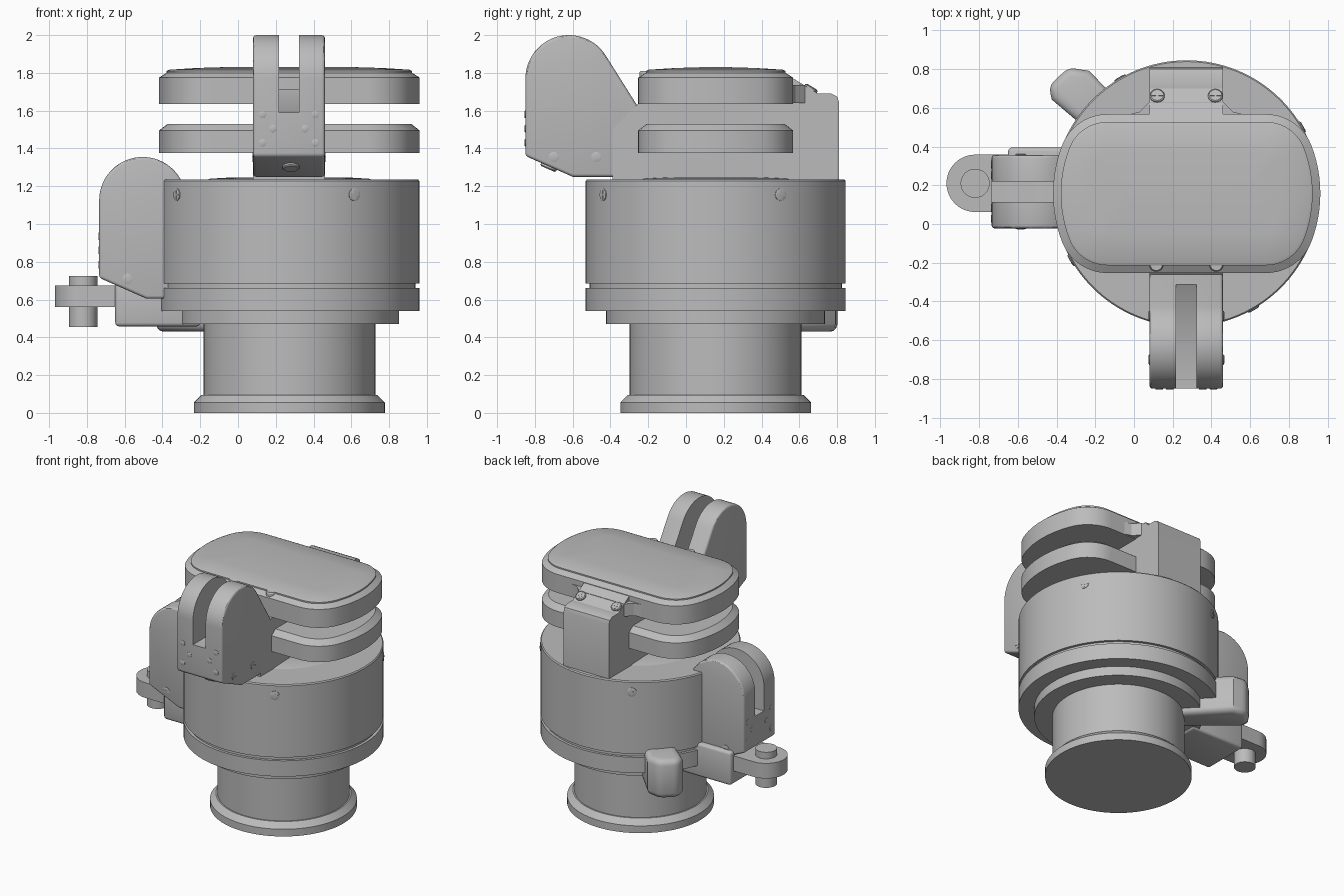
import bpy, bmesh, math
from mathutils import Matrix, Vector

if "Cube" in bpy.data.objects:
    bpy.data.objects.remove(bpy.data.objects["Cube"], do_unlink=True)

grey = bpy.data.materials.new("mid grey")
grey.use_nodes = True
COL = (0.5, 0.5, 0.5, 1)
grey.diffuse_color = COL
grey.node_tree.nodes["Principled BSDF"].inputs["Base Color"].default_value = COL

CX, CY = 0.272, 0.157       # main axis of the drum
R = 0.688                   # drum radius


def add_loft(bm, rings, mat=Matrix()):
    """Skin a list of equal-length rings and cap both ends."""
    vs = [[bm.verts.new(mat @ Vector(p)) for p in ring] for ring in rings]
    n = len(vs[0])
    for a, b in zip(vs, vs[1:]):
        for i in range(n):
            j = (i + 1) % n
            bm.faces.new((a[i], a[j], b[j], b[i]))
    bm.faces.new(vs[0][::-1])
    bm.faces.new(vs[-1])


def finish(name, bm, bevel=0.0, cutter=None):
    bmesh.ops.recalc_face_normals(bm, faces=bm.faces)
    me = bpy.data.meshes.new(name)
    bm.to_mesh(me)
    bm.free()
    me.materials.append(grey)
    ob = bpy.data.objects.new(name, me)
    bpy.context.collection.objects.link(ob)
    bpy.ops.object.select_all(action='DESELECT')
    bpy.context.view_layer.objects.active = ob
    ob.select_set(True)
    if bevel:
        m = ob.modifiers.new("round", 'BEVEL')
        m.width, m.segments, m.limit_method = bevel, 3, 'ANGLE'
        m.angle_limit = math.radians(40)
        bpy.ops.object.modifier_apply(modifier="round")
    if cutter:
        m = ob.modifiers.new("slot", 'BOOLEAN')
        m.operation, m.solver, m.object = 'DIFFERENCE', 'EXACT', cutter
        bpy.ops.object.modifier_apply(modifier="slot")
        bpy.data.objects.remove(cutter, do_unlink=True)
    bpy.ops.object.shade_smooth_by_angle(angle=math.radians(30))
    return ob


def loft(name, rings, bevel=0.0, mat=Matrix(), cutter=None):
    bm = bmesh.new()
    add_loft(bm, rings, mat)
    return finish(name, bm, bevel, cutter)


def circle(r, z, n=64):
    return [(r * math.cos(2 * math.pi * i / n), r * math.sin(2 * math.pi * i / n), z) for i in range(n)]


def lathe(name, profile, x, y, n=96):
    return loft(name, [circle(r, z, n) for r, z in profile], mat=Matrix.Translation((x, y, 0)))


def side_prism(name, prof, half, **kw):
    """Extrude a (y, z) profile along x, both ways."""
    return loft(name, [[(s * half, y, z) for y, z in prof] for s in (-1, 1)], **kw)


def flat_prism(name, outline, z0, z1, **kw):
    return loft(name, [[(x, y, z) for x, y in outline] for z in (z0, z1)], **kw)


def arc(cx, cy, r, a0, a1, n):
    return [(cx + r * math.cos(math.radians(a0 + (a1 - a0) * i / n)),
             cy + r * math.sin(math.radians(a0 + (a1 - a0) * i / n))) for i in range(n + 1)]


# Pedestal, stepped collar and drum
lathe("pedestal", [(0.505, 0), (0.505, 0.055), (0.465, 0.095), (0.455, 0.095), (0.455, 0.48)], CX, CY)
lathe("collar", [(0.58, 0.47), (0.58, 0.545)], CX, CY)
lathe("drum", [(R, 0.54), (R, 0.66), (0.668, 0.66), (0.668, 0.685), (R, 0.685),
               (R, 1.228), (R - 0.007, 1.236)], CX, CY, 128)
lathe("drum_boss", [(0.45, 1.23), (0.42, 1.24), (0.3, 1.247)], CX, CY)


# Upper plates: a disc cut straight at front and back, with rounded corners
def plate_ring(inset, z):
    ro, h, f = 0.69 - inset, 0.41 - inset, max(0.25 - inset, 0.02)
    fx, fy = math.sqrt((ro - f) ** 2 - (h - f) ** 2), h - f
    a = math.degrees(math.atan2(fy, fx))
    pts = (arc(0, 0, ro, -a, a, 12)[:-1] + arc(fx, fy, f, a, 90, 10)
           + arc(-fx, fy, f, 90, 180 - a, 10)[:-1] + arc(0, 0, ro, 180 - a, 180 + a, 12)[:-1]
           + arc(-fx, -fy, f, 180 + a, 270, 10) + arc(fx, -fy, f, 270, 360 - a, 10)[:-1])
    return [(CX + x, CY + y, z) for x, y in pts]


loft("lower_plate", [plate_ring(*p) for p in [(0, 1.375), (0, 1.495), (0.045, 1.53)]])
loft("upper_plate", [plate_ring(*p) for p in [(0, 1.635), (0, 1.775), (0.045, 1.803)]])
loft("lid", [plate_ring(*p) for p in [(0.04, 1.79), (0.04, 1.81), (0.055, 1.817),
                                      (0.2, 1.826), (0.36, 1.831)]])

# Spine that carries both plates, with a flared flange at the back
side_prism("spine", [(-0.39, 1.23), (0.81, 1.23), (0.81, 1.645), (0.80, 1.675), (0.77, 1.69),
                     (0.70, 1.69), (0.56, 1.775), (-0.1, 1.775), (-0.26, 1.63), (-0.39, 1.5)],
           0.19, mat=Matrix.Translation((0.27, 0, 0)))
flat_prism("rear_flange", [(-0.03, 0.5), (-0.03, 0.565), (0.03, 0.58), (0.08, 0.63),
                           (0.46, 0.63), (0.51, 0.58), (0.57, 0.565), (0.57, 0.5)], 1.64, 1.735)


# Screw head: a thin disc with raised bars for the slots
def screw(name, loc, normal, r, bars=2, depth=0.012):
    mat = Matrix.Translation(loc) @ Vector(normal).to_track_quat('Z', 'Y').to_matrix().to_4x4()
    bm = bmesh.new()
    add_loft(bm, [circle(r, -0.01, 20), circle(r, depth * 0.6, 20), circle(r * 0.85, depth, 20)], mat)
    for k in range(bars):
        a, b = (r * 0.75, r * 0.15) if k == 0 else (r * 0.15, r * 0.75)
        add_loft(bm, [[(-a, -b, z), (a, -b, z), (a, b, z), (-a, b, z)]
                      for z in (depth - 0.003, depth + 0.002)], mat)
    finish(name, bm)


# Slotted hinge block with its rivets, nozzle and side screws
def hinge(prefix, mat):
    floor = [(-1.0, 1.59), (-0.55, 1.59), (-0.31, 1.715), (-0.31, 2.2), (-1.0, 2.2)]
    cut = side_prism(prefix + "_cutter", floor, 0.053, mat=mat)
    cut.hide_render = True
    prof = arc(-0.62, 1.77, 0.23, 32.2, 180, 24) + [(-0.85, 1.36), (-0.60, 1.25),
                                                    (-0.26, 1.25), (-0.26, 1.63)]
    side_prism(prefix + "_hinge", prof, 0.19, bevel=0.016, mat=mat, cutter=cut)
    rot = mat.to_3x3()
    for s in (-1, 1):
        for x, z in [(0.14, 1.58), (0.085, 1.505), (0.14, 1.43)]:
            screw(prefix + "_rivet", mat @ Vector((s * x, -0.85, z)), rot @ Vector((0, -1, 0)), 0.02, 0, 0.004)
        for y in (-0.7, -0.475):
            screw(prefix + "_side_screw", mat @ Vector((s * 0.19, y, 1.355)),
                  rot @ Vector((s, 0, 0)), 0.027, 1, 0.004)
    screw(prefix + "_nozzle", mat @ Vector((0.01, -0.725, 1.305)), rot @ Vector((0, -0.4, -0.92)), 0.045, 0, 0.015)


hinge("front", Matrix.Translation((0.27, 0, 0)))
hinge("side", Matrix.Translation((0.115, 0.167, -0.645)) @ Matrix.Rotation(math.radians(-90), 4, 'Z'))

# Screws round the drum and on the top plate
for deg in (-60, 30, 120, 210):
    c, s = math.cos(math.radians(deg)), math.sin(math.radians(deg))
    screw("drum_screw", (CX + R * c, CY + R * s, 1.155), (c, s, 0), 0.033, 2, 0.005)
for s in (-1, 1):
    screw("rear_screw", (0.27 + s * 0.15, 0.66, 1.715), (0, 0.5, 0.85), 0.038)
    screw("front_screw", (0.27 + s * 0.155, -0.21, 1.79), (0, 0, 1), 0.036, 0, 0.02)

# Side lever with pivot pin and mounting block
flat_prism("lever_arm", arc(-0.82, 0.21, 0.148, 90, 270, 24) + [(-0.45, 0.062), (-0.45, 0.358)], 0.56, 0.675)
lathe("lever_pin", [(0.075, 0.455), (0.075, 0.725)], -0.82, 0.21, 40)
flat_prism("lever_block", [(-0.65, 0.03), (-0.2, 0.03), (-0.2, 0.395), (-0.65, 0.395)],
           0.458, 0.71, bevel=0.02)

# Rounded catch on the rear side of the ring
flat_prism("catch", [(0.42, -0.10), (0.80, -0.12), (0.89, -0.06), (0.90, 0.08), (0.84, 0.12), (0.42, 0.10)],
           0.43, 0.72, bevel=0.04,
           mat=Matrix.Translation((CX, CY, 0)) @ Matrix.Rotation(math.radians(137), 4, 'Z'))
